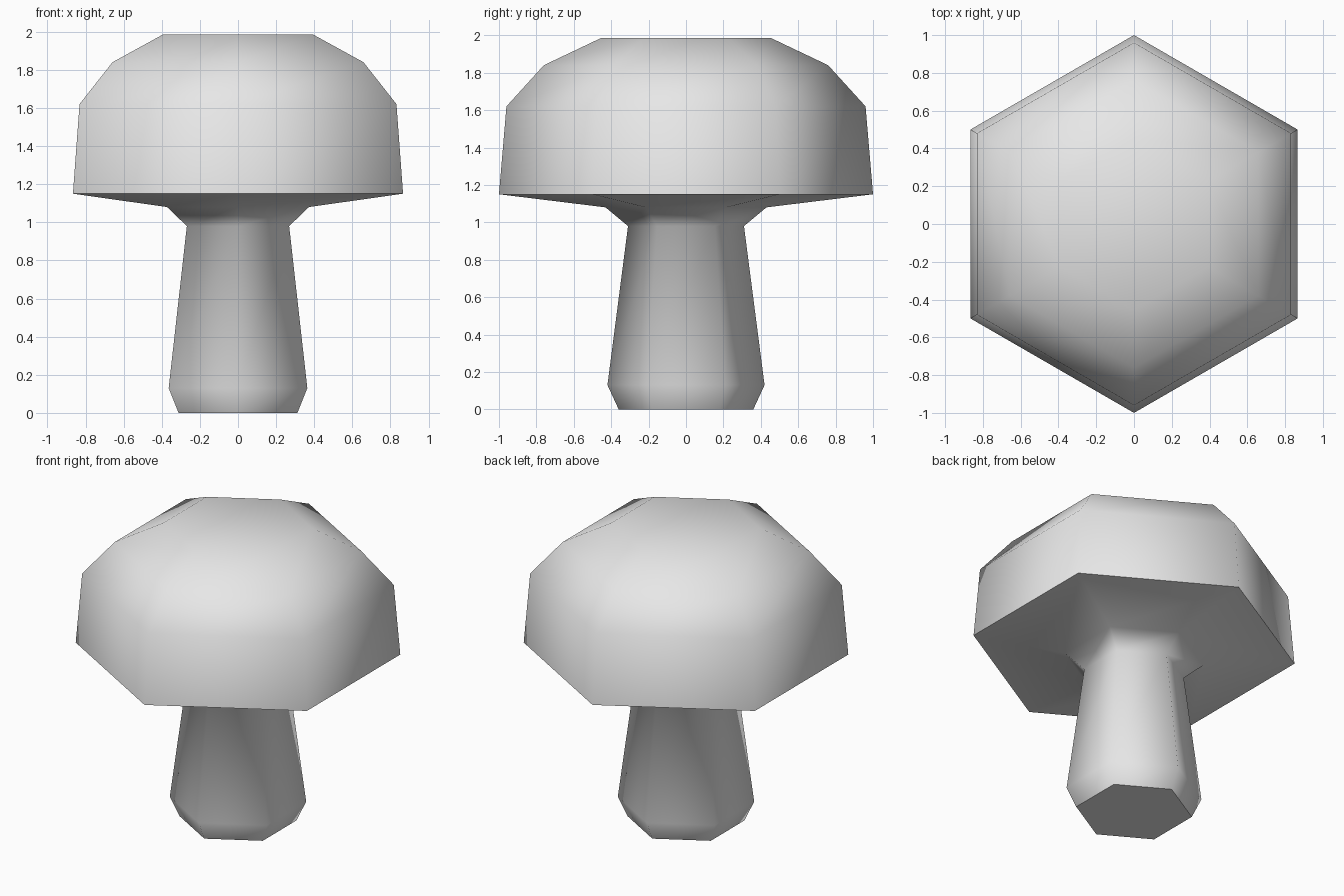
import bpy, bmesh, math

if "Cube" in bpy.data.objects:
    bpy.data.objects.remove(bpy.data.objects["Cube"])

SIDES = 6

# Profile as (corner radius, height): stem foot, stem, flare, cap rim, cap dome
PROFILE = [
    (0.36, 0.00), (0.42, 0.13),
    (0.31, 0.98), (0.43, 1.08),
    (1.00, 1.15), (0.96, 1.62),
    (0.76, 1.84), (0.455, 1.985),
]

material = bpy.data.materials.new("plain_grey")
material.diffuse_color = (0.8, 0.8, 0.8, 1.0)
material.use_nodes = True
material.node_tree.nodes["Principled BSDF"].inputs["Base Color"].default_value = material.diffuse_color


def lathe(name, profile, sides):
    """Closed low-poly turned body with corners pointing to front and back."""
    bm = bmesh.new()
    rings = []
    for radius, z in profile:
        ring = []
        for i in range(sides):
            a = math.pi / 2 + i * math.tau / sides
            ring.append(bm.verts.new((radius * math.cos(a), radius * math.sin(a), z)))
        rings.append(ring)
    for low, high in zip(rings, rings[1:]):
        for i in range(sides):
            j = (i + 1) % sides
            bm.faces.new((low[i], low[j], high[j], high[i]))
    bm.faces.new(list(reversed(rings[0])))
    bm.faces.new(rings[-1])
    mesh = bpy.data.meshes.new(name)
    bm.to_mesh(mesh)
    bm.free()
    obj = bpy.data.objects.new(name, mesh)
    bpy.context.collection.objects.link(obj)
    mesh.materials.append(material)
    return obj


# Mushroom: tapered stem flowing into a broad six-sided cap
mushroom = lathe("mushroom_stem_and_cap", PROFILE, SIDES)
bpy.context.view_layer.objects.active = mushroom
mushroom.select_set(True)
bpy.ops.object.shade_smooth_by_angle(angle=math.radians(61))
